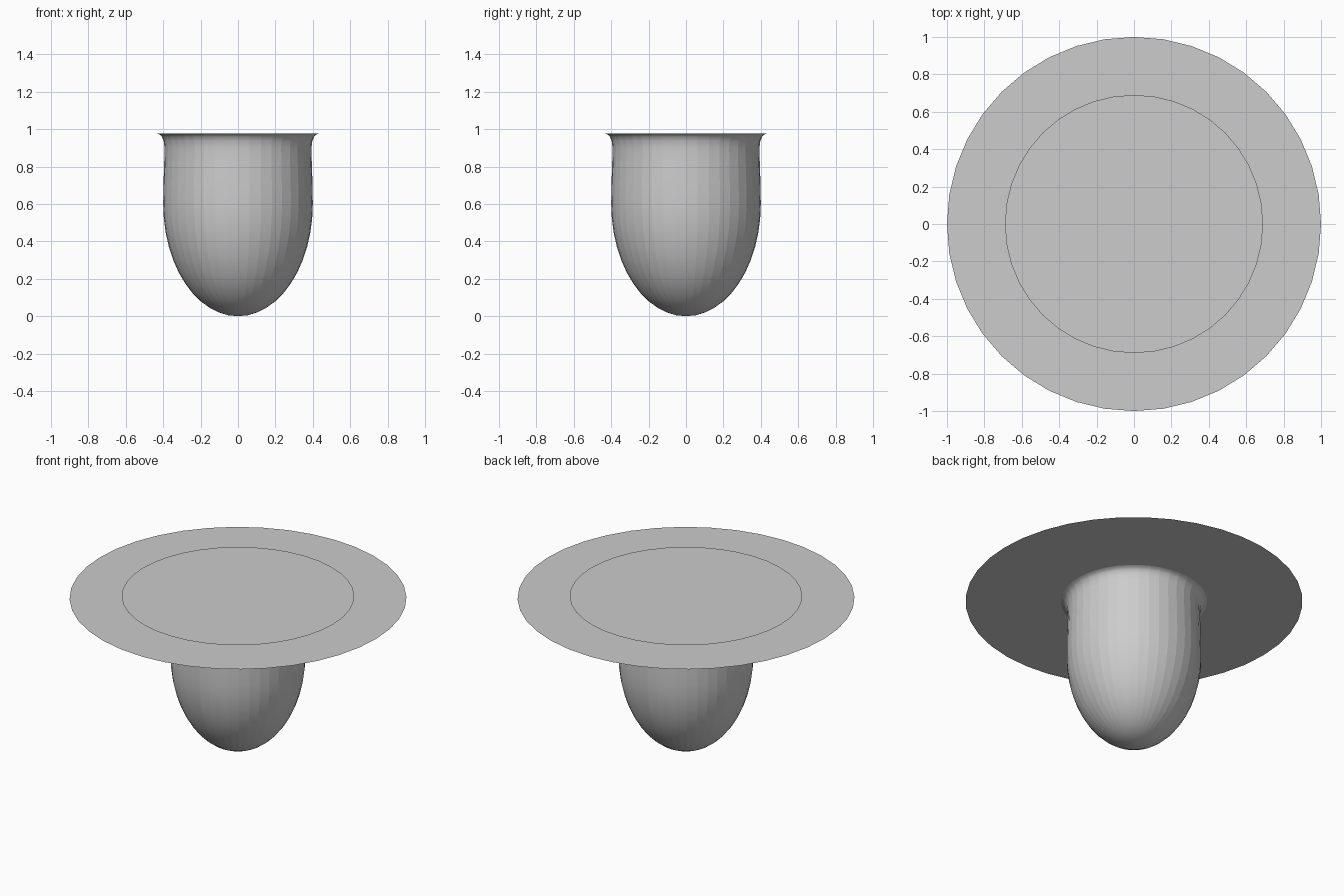
import bpy, bmesh, math

cube = bpy.data.objects.get("Cube")
if cube:
    bpy.data.objects.remove(cube, do_unlink=True)

SIDES = 40
TOP = 0.977

grey = bpy.data.materials.new("light_grey")
grey.use_nodes = True
colour = (0.604, 0.604, 0.604, 1)
grey.diffuse_color = colour
grey.node_tree.nodes["Principled BSDF"].inputs["Base Color"].default_value = colour


def finish(name, bm):
    mesh = bpy.data.meshes.new(name)
    bm.to_mesh(mesh)
    bm.free()
    mesh.materials.append(grey)
    obj = bpy.data.objects.new(name, mesh)
    bpy.context.collection.objects.link(obj)
    return obj


def flat_disc(name, radius, z):
    bm = bmesh.new()
    bmesh.ops.create_circle(bm, cap_ends=True, segments=SIDES, radius=radius)
    bmesh.ops.translate(bm, verts=bm.verts, vec=(0, 0, z))
    for f in bm.faces:
        if f.normal.z < 0:
            f.normal_flip()
    return finish(name, bm)


# Rounded body: half ellipsoid, slightly tapering wall, flared lip
dome_steps = 12
profile = []
for i in range(dome_steps + 1):
    a = math.pi / 2 * i / dome_steps
    profile.append((0.4 * math.sin(a), 0.6 - 0.6 * math.cos(a)))
profile += [(0.398, 0.72), (0.394, 0.84), (0.393, 0.9), (0.397, 0.935),
            (0.407, 0.96), (0.42, 0.972), (0.435, TOP)]

bm = bmesh.new()
verts = [bm.verts.new((r, 0, z)) for r, z in profile]
edges = [bm.edges.new(pair) for pair in zip(verts, verts[1:])]
bmesh.ops.spin(bm, geom=verts + edges, cent=(0, 0, 0), axis=(0, 0, 1),
               angle=math.tau, steps=SIDES, use_duplicate=False)
bmesh.ops.remove_doubles(bm, verts=bm.verts, dist=0.0005)
bmesh.ops.recalc_face_normals(bm, faces=bm.faces)
# Outward normals: the wall must face away from the axis
wall = max(bm.faces, key=lambda f: f.calc_area())
if wall.normal.dot(wall.calc_center_median()) < 0 and abs(wall.normal.z) < 0.5:
    bmesh.ops.reverse_faces(bm, faces=bm.faces)
# Smooth up the wall, with faint facets around it
for f in bm.faces:
    f.smooth = True
for e in bm.edges:
    if abs(e.verts[0].co.z - e.verts[1].co.z) > 0.001:
        e.smooth = False
finish("body", bm)

# Wide thin brim and the smaller disc lying just above it
flat_disc("brim", 1.0, TOP)
flat_disc("top_disc", 0.69, TOP + 0.013)
